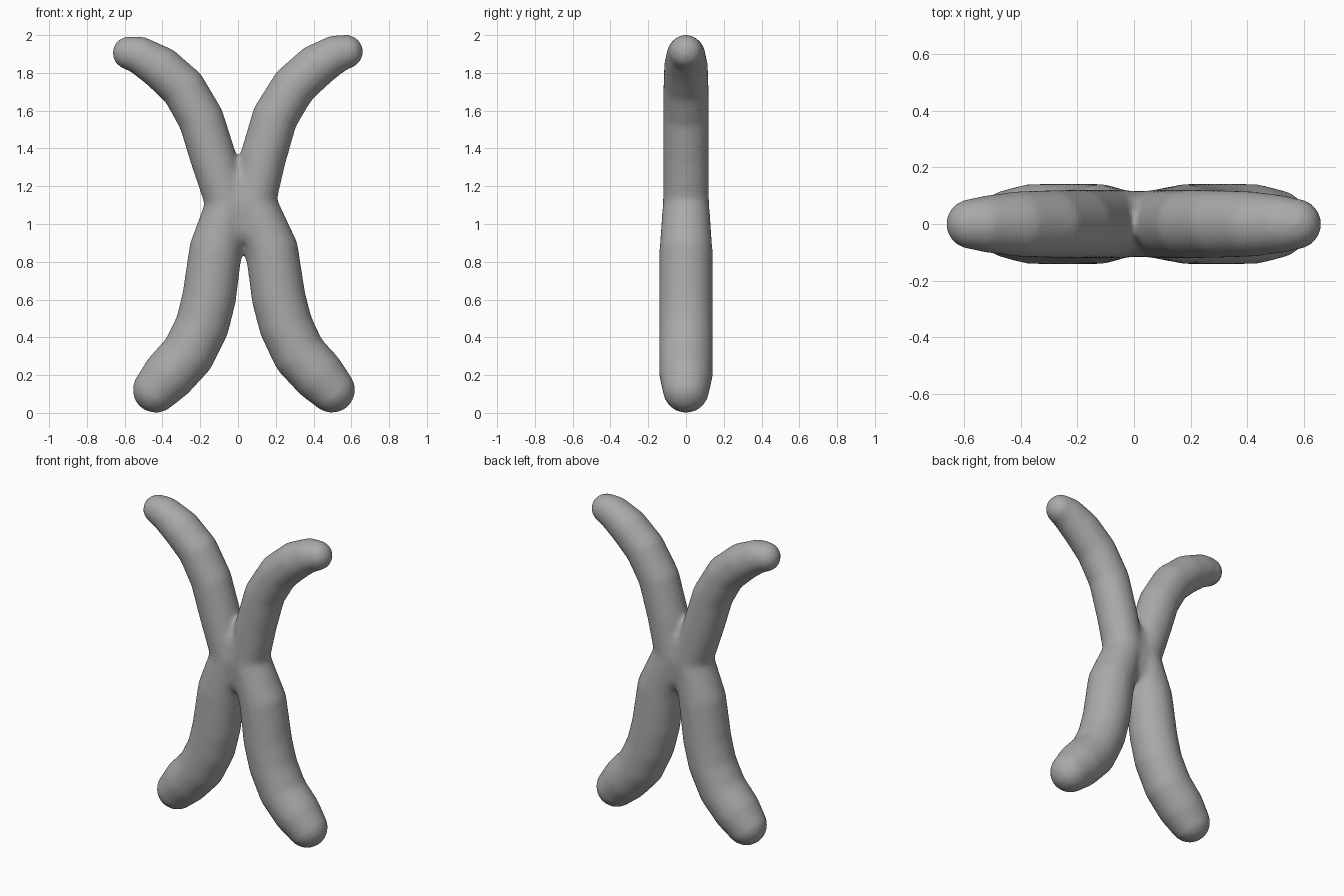
import bpy, bmesh, math
from mathutils import Vector

if "Cube" in bpy.data.objects:
    bpy.data.objects.remove(bpy.data.objects["Cube"])

SIDES = 20
GROW = 0.004  # makes up for the slight shrink of the smoothing


def strand(bm, path):
    """Tapered round tube in the xz plane with domed ends; path = (x, z, radius)."""
    pts = [Vector((x, 0, z)) for x, z, r in path]
    n = len(pts)
    rings = []  # (centre, direction, radius)
    for i, p in enumerate(pts):
        before = (p - pts[i - 1]).normalized() if i else None
        after = (pts[i + 1] - p).normalized() if i < n - 1 else None
        d = ((before or after) + (after or before)).normalized()
        rings.append((p, d, path[i][2] + GROW))
    # domes at both tips
    steps = [math.radians(a) for a in (20, 40, 60, 80)]
    p, d, r = rings[0]
    start = [(p - d * r * math.sin(a), d, r * math.cos(a)) for a in reversed(steps)]
    p, d, r = rings[-1]
    end = [(p + d * r * math.sin(a), d, r * math.cos(a)) for a in steps]
    loops = []
    for p, d, r in start + rings + end:
        side = d.cross(Vector((0, 1, 0)))
        loops.append([bm.verts.new(p + r * (side * math.cos(t) + Vector((0, math.sin(t), 0))))
                      for t in (2 * math.pi * k / SIDES for k in range(SIDES))])
    for a, b in zip(loops, loops[1:]):
        for k in range(SIDES):
            j = (k + 1) % SIDES
            bm.faces.new((a[k], a[j], b[j], b[k]))
    bm.faces.new(loops[0])
    bm.faces.new(loops[-1])


# the two curved strands, tip to foot
left = [(-0.575, 1.905, .087), (-0.53, 1.897, .097), (-0.41, 1.828, .113), (-0.29, 1.72, .117),
        (-0.195, 1.555, .119), (-0.128, 1.34, .119), (-0.055, 1.11, .119),
        (-0.117, 0.87, .137), (-0.153, 0.61, .14), (-0.19, 0.46, .14),
        (-0.265, 0.31, .14), (-0.37, 0.195, .138), (-0.435, 0.123, .121)]
right = [(0.572, 1.912, .088), (0.525, 1.902, .099), (0.415, 1.838, .113), (0.295, 1.728, .117),
         (0.195, 1.565, .119), (0.13, 1.34, .119), (0.085, 1.12, .119),
         (0.178, 0.87, .137), (0.215, 0.61, .14), (0.254, 0.46, .14),
         (0.325, 0.31, .14), (0.43, 0.195, .138), (0.497, 0.123, .121)]
# core filling the valley where they meet
core = [(0.02, 0.99, .107), (0.015, 1.1, .115), (0.007, 1.2, .102)]

bm = bmesh.new()
for path in (left, right, core):
    strand(bm, path)
bmesh.ops.recalc_face_normals(bm, faces=bm.faces)
mesh = bpy.data.meshes.new("crossed_strands")
bm.to_mesh(mesh)
bm.free()
body = bpy.data.objects.new("crossed_strands", mesh)
bpy.context.collection.objects.link(body)

# dark grey
grey = bpy.data.materials.new("dark_grey")
grey.diffuse_color = (0.4, 0.4, 0.4, 1)
grey.use_nodes = True
grey.node_tree.nodes["Principled BSDF"].inputs["Base Color"].default_value = grey.diffuse_color
mesh.materials.append(grey)

# fuse the strands into one skin with soft joins
fuse = body.modifiers.new("fuse", 'REMESH')
fuse.mode = 'VOXEL'
fuse.voxel_size = 0.014
fuse.use_smooth_shade = True
soften = body.modifiers.new("soften", 'SMOOTH')
soften.factor = 0.5
soften.iterations = 16
